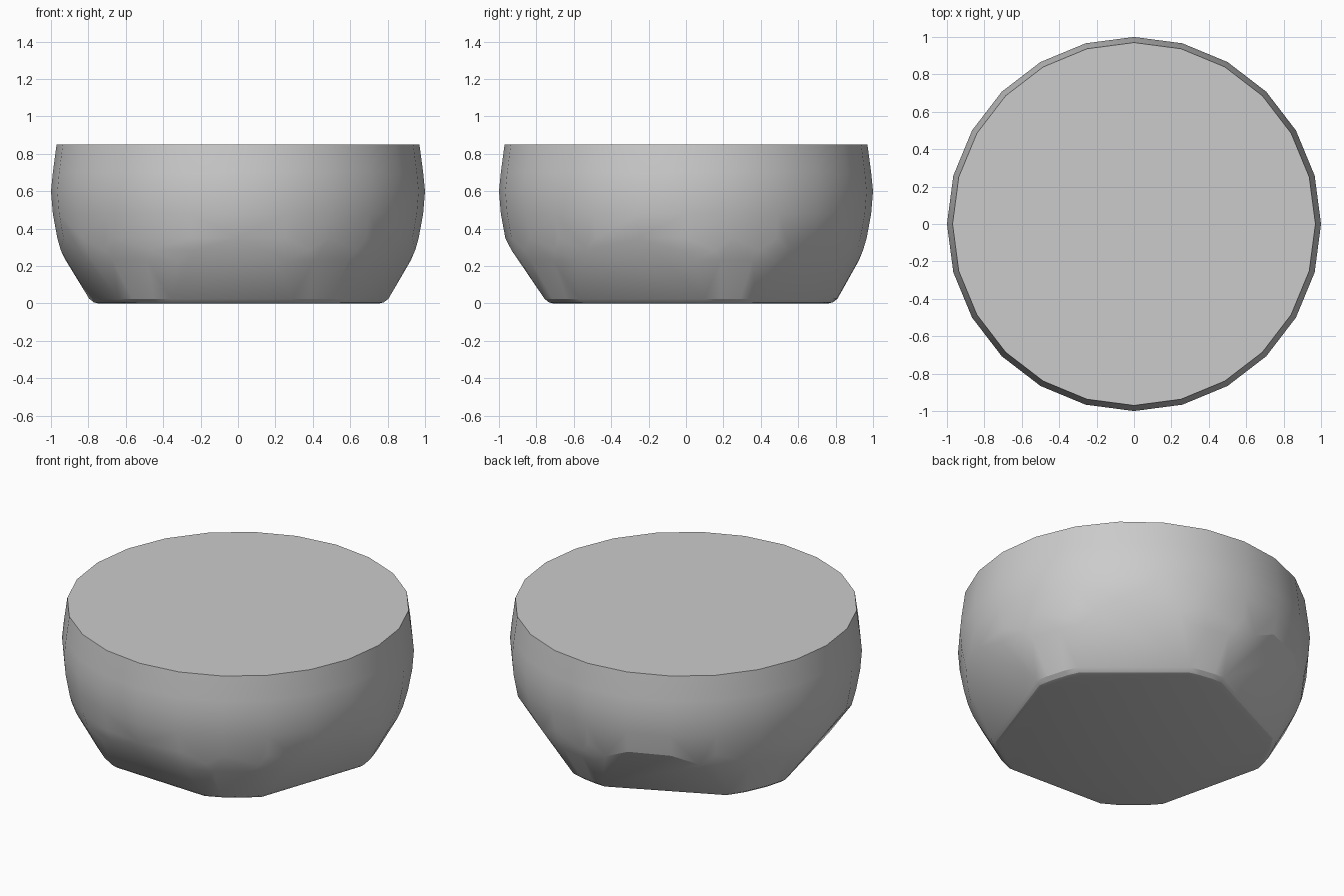
import bpy, bmesh
from math import sin, cos, radians

if "Cube" in bpy.data.objects:
    bpy.data.objects.remove(bpy.data.objects["Cube"])

bm = bmesh.new()


def ring(radius, z, angles):
    for a in angles:
        t = radians(a)
        bm.verts.new((radius * cos(t), radius * sin(t), z))


# Round upper body, 24 sides
around = range(0, 360, 15)
for r, z in ((0.97, 0.85), (0.99, 0.70), (1.0, 0.60), (0.99, 0.48), (0.966, 0.35)):
    ring(r, z, around)

# Five rounded feet; the hull spans flat slanted faces between them
for centre, half in ((17, 10), (81, 8), (155.5, 13.5), (231, 13), (303, 12)):
    for r, z, spread in ((0.76, 0, 1), (0.785, 0.006, 1), (0.81, 0.025, 1),
                         (0.925, 0.23, 1.4), (0.948, 0.285, 1.9)):
        ring(r, z, [centre + half * spread * k for k in (-1, -0.4, 0.4, 1)])

# Wrap everything into one convex shell
res = bmesh.ops.convex_hull(bm, input=bm.verts[:])
loose = {g for g in res["geom_interior"] + res["geom_unused"]
         if isinstance(g, bmesh.types.BMVert) and not g.link_faces}
bmesh.ops.delete(bm, geom=list(loose), context='VERTS')
bmesh.ops.dissolve_limit(bm, angle_limit=radians(1), verts=bm.verts[:], edges=bm.edges[:])
bmesh.ops.recalc_face_normals(bm, faces=bm.faces[:])

mesh = bpy.data.meshes.new("faceted_bowl")
bm.to_mesh(mesh)
bm.free()
bowl = bpy.data.objects.new("faceted_bowl", mesh)
bpy.context.collection.objects.link(bowl)
bpy.context.view_layer.objects.active = bowl
bowl.select_set(True)
bpy.ops.object.shade_smooth_by_angle(angle=radians(20))
